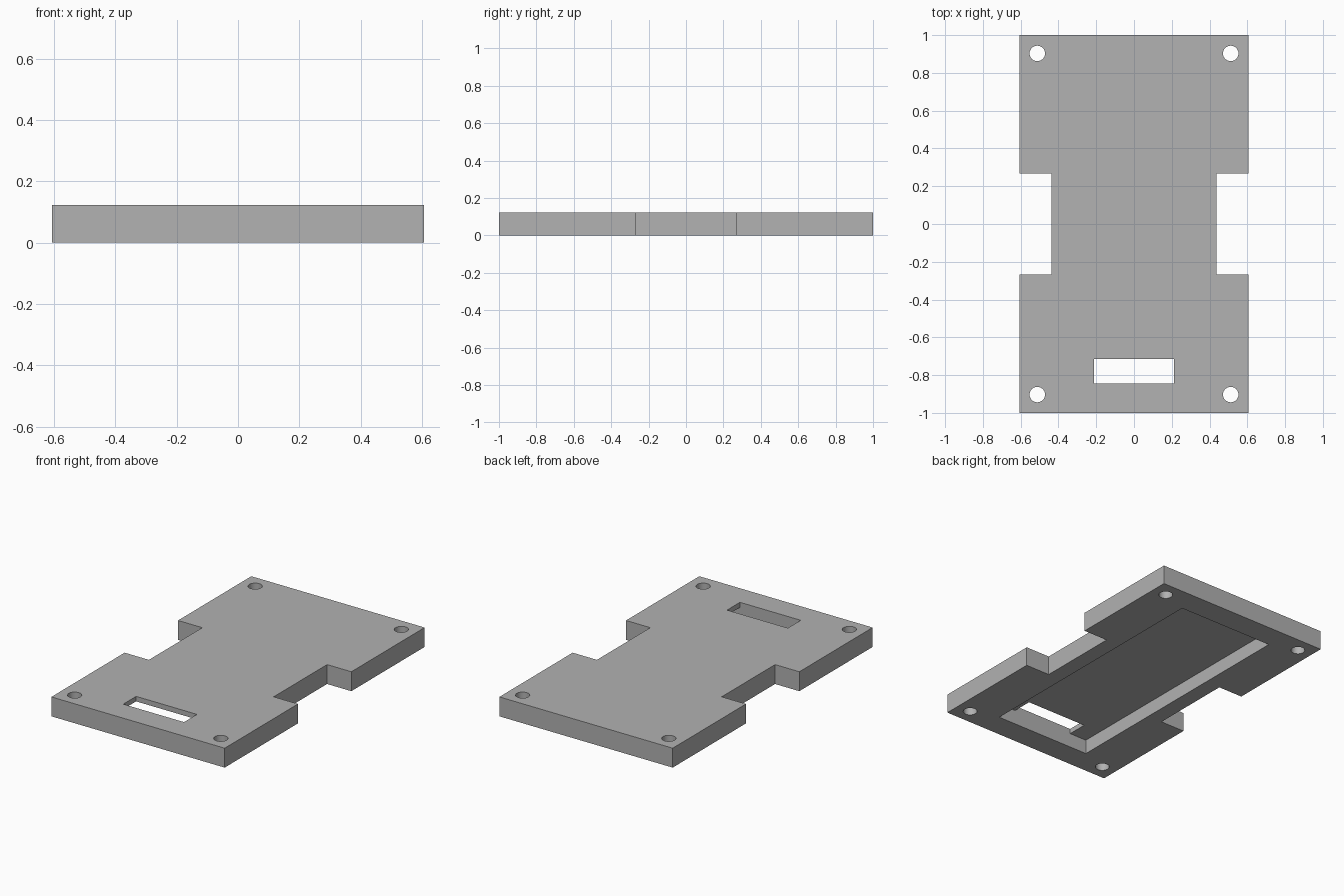
import bpy
import bmesh
import math

if "Cube" in bpy.data.objects:
    bpy.data.objects.remove(bpy.data.objects["Cube"], do_unlink=True)

HALF_X, HALF_Y, HEIGHT = 0.607, 1.0, 0.123
WAIST_X, WAIST_Y = 0.437, 0.267
POCKET_X, POCKET_Y, POCKET_DEPTH = 0.335, 0.844, 0.091
SLOT_X, SLOT_BACK = 0.213, -0.715
HOLE_X, HOLE_Y, HOLE_R = 0.512, 0.903, 0.041

grey = bpy.data.materials.new("plain grey")
grey.use_nodes = True
colour = (0.445, 0.445, 0.445, 1)
grey.diffuse_color = colour
grey.node_tree.nodes["Principled BSDF"].inputs["Base Color"].default_value = colour


def prism(name, outline, z0, z1):
    """Extrude a flat outline from z0 to z1."""
    bm = bmesh.new()
    face = bm.faces.new([bm.verts.new((x, y, z0)) for x, y in outline])
    ext = bmesh.ops.extrude_face_region(bm, geom=[face])
    top = [v for v in ext["geom"] if isinstance(v, bmesh.types.BMVert)]
    bmesh.ops.translate(bm, verts=top, vec=(0, 0, z1 - z0))
    bmesh.ops.recalc_face_normals(bm, faces=bm.faces)
    mesh = bpy.data.meshes.new(name)
    bm.to_mesh(mesh)
    bm.free()
    mesh.materials.append(grey)
    obj = bpy.data.objects.new(name, mesh)
    bpy.context.collection.objects.link(obj)
    return obj


def rectangle(x0, x1, y0, y1):
    return [(x0, y0), (x1, y0), (x1, y1), (x0, y1)]


def circle(cx, cy, r, n=32):
    return [(cx + r * math.cos(math.tau * i / n), cy + r * math.sin(math.tau * i / n))
            for i in range(n)]


# Plate with a notch in each long side
side = [(HALF_X, -HALF_Y), (HALF_X, -WAIST_Y), (WAIST_X, -WAIST_Y),
        (WAIST_X, WAIST_Y), (HALF_X, WAIST_Y), (HALF_X, HALF_Y)]
plate = prism("cover_plate", side + [(-x, y) for x, y in reversed(side)], 0, HEIGHT)

# Pocket underneath, slot flush with its front wall, and corner screw holes
cutters = [
    prism("pocket_cutter", rectangle(-POCKET_X, POCKET_X, -POCKET_Y, POCKET_Y),
          -0.1, POCKET_DEPTH),
    prism("slot_cutter", rectangle(-SLOT_X, SLOT_X, -POCKET_Y, SLOT_BACK), -0.1, 0.2),
]
for sx in (-1, 1):
    for sy in (-1, 1):
        cutters.append(prism("hole_cutter", circle(sx * HOLE_X, sy * HOLE_Y, HOLE_R),
                             -0.1, 0.2))

bpy.ops.object.select_all(action="DESELECT")
bpy.context.view_layer.objects.active = plate
plate.select_set(True)
for cutter in cutters:
    cutter.hide_render = True
    mod = plate.modifiers.new("cut", "BOOLEAN")
    mod.operation = "DIFFERENCE"
    mod.solver = "EXACT"
    mod.object = cutter
    bpy.ops.object.modifier_apply(modifier=mod.name)
    bpy.data.objects.remove(cutter, do_unlink=True)

# Round hole walls, crisp edges
bpy.ops.object.shade_smooth_by_angle(angle=math.radians(30))
